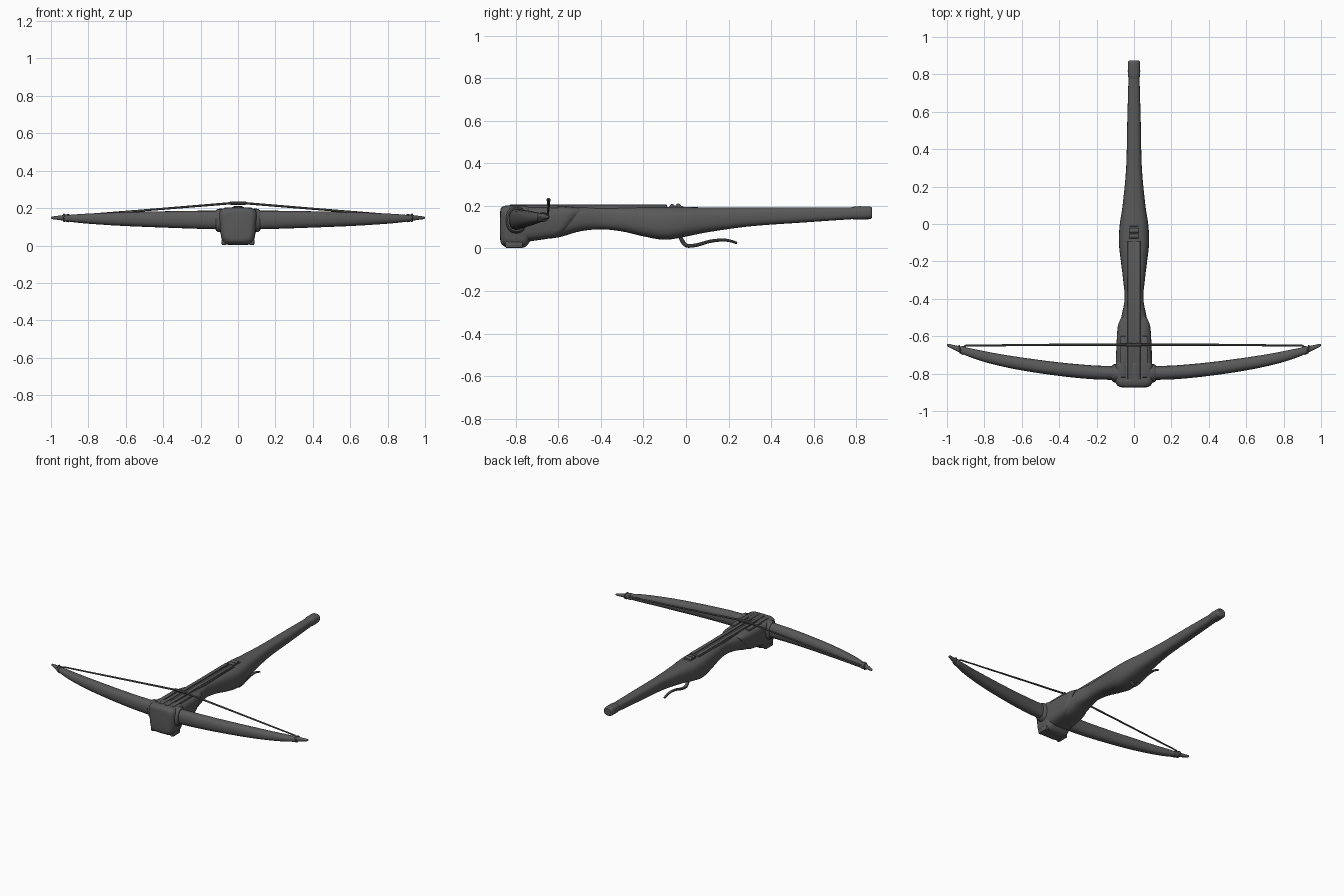
import bpy, bmesh, math
from mathutils import Vector

if "Cube" in bpy.data.objects:
    bpy.data.objects.remove(bpy.data.objects["Cube"])

mat = bpy.data.materials.new("dark grey")
mat.diffuse_color = (0.1, 0.1, 0.1, 1)
mat.use_nodes = True
mat.node_tree.nodes["Principled BSDF"].inputs["Base Color"].default_value = mat.diffuse_color


def finish(name, bm, angle=35, smooth=True):
    bmesh.ops.recalc_face_normals(bm, faces=bm.faces)
    me = bpy.data.meshes.new(name)
    bm.to_mesh(me)
    bm.free()
    ob = bpy.data.objects.new(name, me)
    bpy.context.collection.objects.link(ob)
    me.materials.append(mat)
    if smooth:
        bpy.ops.object.select_all(action='DESELECT')
        ob.select_set(True)
        bpy.context.view_layer.objects.active = ob
        bpy.ops.object.shade_smooth_by_angle(angle=math.radians(angle))
    return ob


def skin(name, rings, angle=35):
    """Bridge a list of equal rings of points and cap the ends."""
    bm = bmesh.new()
    vs = [[bm.verts.new(p) for p in r] for r in rings]
    n = len(vs[0])
    for a, b in zip(vs, vs[1:]):
        for i in range(n):
            bm.faces.new((a[i], a[(i + 1) % n], b[(i + 1) % n], b[i]))
    bm.faces.new(vs[0])
    bm.faces.new(vs[-1])
    return finish(name, bm, angle)


def spline(stations, steps=5):
    """Catmull-Rom resampling of station tuples."""
    out, s = [], [Vector(p) for p in stations]
    for i in range(len(s) - 1):
        p0, p1, p2, p3 = s[max(i - 1, 0)], s[i], s[i + 1], s[min(i + 2, len(s) - 1)]
        for k in range(steps):
            t = k / steps
            out.append(0.5 * (2 * p1 + (p2 - p0) * t + (2 * p0 - 5 * p1 + 4 * p2 - p3) * t * t
                              + (3 * p1 - p0 - 3 * p2 + p3) * t ** 3))
    return out + [s[-1]]


def oval(a, b, power, n=28):
    """Superellipse outline with half sizes a and b."""
    pts = []
    for i in range(n):
        c, s = math.cos(2 * math.pi * i / n), math.sin(2 * math.pi * i / n)
        pts.append((a * math.copysign(abs(c) ** (2 / power), c),
                    b * math.copysign(abs(s) ** (2 / power), s)))
    return pts


def body(name, stations, power, slant=0, taper=0, steps=5):
    """Loft along y through (y, half width, bottom, top)."""
    rings = []
    for k, (y, w, lo, hi) in enumerate(spline(stations, steps)):
        mid, h = (lo + hi) / 2, (hi - lo) / 2
        f = k / ((len(stations) - 1) * steps)
        rings.append([(x * (1 + taper * z / h), y + slant * f * z, mid + z)
                      for x, z in oval(w, h, power)])
    return skin(name, rings)


def tube(name, pts, radii, n=10, flat=1.0):
    """Tube along a path; flat widens it sideways."""
    rings = []
    for i, p in enumerate(pts):
        d = (Vector(pts[min(i + 1, len(pts) - 1)]) - Vector(pts[max(i - 1, 0)])).normalized()
        side = d.cross(Vector((0, 0, 1))).normalized()
        up = side.cross(d)
        rings.append([Vector(p) + radii[i] * (flat * math.cos(t) * side + math.sin(t) * up)
                      for t in [2 * math.pi * j / n for j in range(n)]])
    return skin(name, rings)


def box(name, x, y, z, bevel=0.004):
    """Bevelled box from (min, max) ranges."""
    bm = bmesh.new()
    bmesh.ops.create_cube(bm, size=1)
    for v in bm.verts:
        v.co = [(r[0] + r[1]) / 2 + c * (r[1] - r[0]) for r, c in zip((x, y, z), v.co)]
    bmesh.ops.bevel(bm, geom=bm.edges[:], offset=bevel, segments=2, affect='EDGES', profile=0.5)
    return finish(name, bm)


# Stock with its swelling at the lock and slim rear grip
body("stock", [(-0.78, 0.085, 0.035, 0.198), (-0.7, 0.085, 0.042, 0.198), (-0.6, 0.08, 0.052, 0.198),
               (-0.5, 0.068, 0.08, 0.197), (-0.4, 0.05, 0.09, 0.196), (-0.3, 0.058, 0.08, 0.196),
               (-0.2, 0.07, 0.057, 0.196), (-0.1, 0.081, 0.041, 0.196), (0, 0.076, 0.056, 0.195),
               (0.1, 0.061, 0.076, 0.193), (0.3, 0.042, 0.104, 0.192), (0.55, 0.036, 0.122, 0.193),
               (0.8, 0.029, 0.139, 0.193)], 2.8)
# Rounded end of the grip
body("butt_knob", [(0.775, 0.028, 0.139, 0.193), (0.80, 0.033, 0.136, 0.198),
                   (0.85, 0.033, 0.137, 0.198), (0.868, 0.031, 0.139, 0.196),
                   (0.875, 0.025, 0.146, 0.190)], 2.6, steps=3)
# Fore sleeve with slanted rear edge
body("fore_sleeve", [(-0.78, 0.098, 0.028, 0.199), (-0.7, 0.095, 0.036, 0.199),
                     (-0.6, 0.090, 0.050, 0.198), (-0.56, 0.085, 0.062, 0.194),
                     (-0.535, 0.073, 0.072, 0.19)], 4, slant=0.75, taper=0.04)
# Front head block
body("head_block", [(-0.873, 0.062, 0.04, 0.175), (-0.868, 0.08, 0.022, 0.192),
                    (-0.85, 0.094, 0.008, 0.201), (-0.83, 0.097, 0.003, 0.203),
                    (-0.77, 0.097, 0.003, 0.203), (-0.75, 0.094, 0.012, 0.201),
                    (-0.735, 0.086, 0.03, 0.196)], 5, taper=0.1, steps=3)

# Grooved rail and side plates on top
box("rail_bed", (-0.036, 0.036), (-0.825, -0.09), (0.18, 0.199))
for s in (-1, 1):
    box("rail_strip", sorted((s * 0.008, s * 0.034)), (-0.83, -0.09), (0.185, 0.206), 0.003)
    box("top_plate", sorted((s * 0.042, s * 0.072)), (-0.82, -0.6), (0.185, 0.204), 0.003)
    box("foot_bump", sorted((s * 0.062, s * 0.088)), (-0.85, -0.765), (0.002, 0.035), 0.008)

# Lock plate, nut and sight
box("lock_plate", (-0.028, 0.028), (-0.075, -0.012), (0.18, 0.2))
for y, r in ((-0.065, 0.012), (-0.036, 0.014)):
    tube("nut", [(-0.024, y, 0.197), (0.024, y, 0.197)], [r, r], 16)

# Bow limbs: (x, y centre, half depth, bottom, top)
limb = spline([(0, -0.797, 0.036, 0.084, 0.186), (0.2, -0.794, 0.037, 0.089, 0.186),
               (0.4, -0.776, 0.036, 0.096, 0.183), (0.6, -0.748, 0.034, 0.104, 0.179),
               (0.75, -0.72, 0.03, 0.113, 0.173), (0.85, -0.695, 0.025, 0.121, 0.168),
               (0.92, -0.674, 0.018, 0.13, 0.162)], 5)
tip = [(0.905, -0.679, 0.023, 0.124, 0.169), (0.925, -0.672, 0.021, 0.128, 0.166),
       (0.93, -0.670, 0.016, 0.132, 0.163), (0.97, -0.657, 0.011, 0.138, 0.158),
       (0.994, -0.648, 0.008, 0.141, 0.155), (1.0, -0.646, 0.004, 0.145, 0.151)]


def limb_rings(st, s):
    rings = []
    for i, (x, y, d, lo, hi) in enumerate(st):
        a, b = st[max(i - 1, 0)], st[min(i + 1, len(st) - 1)]
        t = math.atan2(b[1] - a[1], b[0] - a[0])
        rings.append([(s * min(x - u * math.sin(t), 1), y + u * math.cos(t), (lo + hi) / 2 + v)
                      for u, v in oval(d, (hi - lo) / 2, 2.3, 20)])
    return rings


for s, side in ((-1, "left"), (1, "right")):
    skin(side + "_bow_limb", limb_rings(limb, s))
    skin(side + "_bow_tip", limb_rings(tip, s))
    # Collar where the limb enters the head
    collar = [(0.085, -0.798, 0.05, 0.07, 0.198), (0.108, -0.798, 0.048, 0.072, 0.196),
              (0.118, -0.798, 0.04, 0.08, 0.19)]
    skin(side + "_bow_collar", limb_rings(collar, s))
    # String half and its loop at the tip
    tube(side + "_string", [(0, -0.646, 0.226), (s * 0.04, -0.646, 0.226), (s * 0.43, -0.646, 0.194),
                            (s * 0.9, -0.65, 0.157), (s * 0.925, -0.668, 0.15)],
         [0.0065, 0.0065, 0.006, 0.005, 0.005])
    tube(side + "_string_loop", [(s * (0.93 + 0.004 * math.cos(a)), -0.670 + 0.021 * math.cos(a),
                                  0.148 + 0.02 * math.sin(a))
                                 for a in [2 * math.pi * k / 14 + 0.2 for k in range(15)]], [0.004] * 15, 6)

# Thicker serving in the middle of the string
tube("string_serving", [(-0.045, -0.646, 0.227), (-0.04, -0.646, 0.227), (0.04, -0.646, 0.227),
                        (0.045, -0.646, 0.227)], [0.006, 0.01, 0.01, 0.006])

# Curved trigger lever
path = spline([(0, -0.035, 0.075), (0, -0.02, 0.04), (0, 0.002, 0.014), (0, 0.05, 0.016),
               (0, 0.11, 0.033), (0, 0.17, 0.04), (0, 0.21, 0.035), (0, 0.24, 0.025)], 4)
tube("trigger_lever", path, [0.011 - 0.005 * i / (len(path) - 1) for i in range(len(path))], 10, 1.2)
